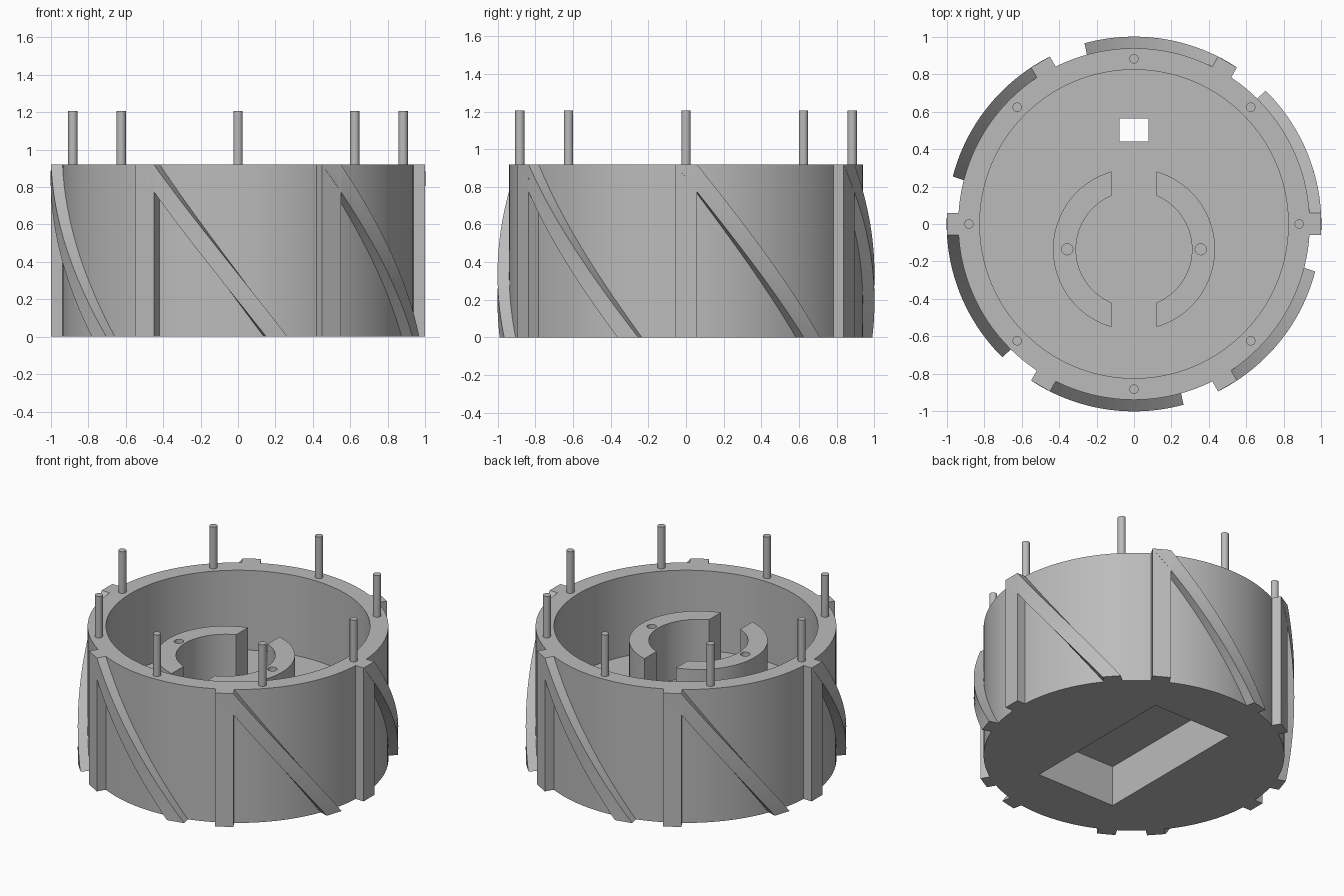
import bpy, bmesh
from math import pi, sin, cos, radians

if "Cube" in bpy.data.objects:
    bpy.data.objects.remove(bpy.data.objects["Cube"], do_unlink=True)

HEIGHT, FLOOR, OUTER, INNER = 0.92, 0.37, 0.94, 0.825
BOSS_Y, BOSS_TOP = -0.135, 0.77

grey = bpy.data.materials.new("plain_grey")
grey.use_nodes = True
colour = (0.5, 0.5, 0.5, 1)
grey.diffuse_color = colour
grey.node_tree.nodes["Principled BSDF"].inputs["Base Color"].default_value = colour


def make(name, bm):
    bmesh.ops.recalc_face_normals(bm, faces=bm.faces[:])
    mesh = bpy.data.meshes.new(name)
    bm.to_mesh(mesh)
    bm.free()
    mesh.materials.append(grey)
    ob = bpy.data.objects.new(name, mesh)
    bpy.context.collection.objects.link(ob)
    return ob


def activate(ob):
    bpy.ops.object.select_all(action='DESELECT')
    ob.select_set(True)
    bpy.context.view_layer.objects.active = ob


def smooth(ob):
    activate(ob)
    bpy.ops.object.shade_smooth_by_angle(angle=radians(30))


def box(name, x0, x1, y0, y1, z0, z1):
    bm = bmesh.new()
    bmesh.ops.create_cube(bm, size=1)
    for v in bm.verts:
        v.co = (x1 if v.co.x > 0 else x0, y1 if v.co.y > 0 else y0, z1 if v.co.z > 0 else z0)
    return make(name, bm)


def cylinder(name, x, y, r, z0, z1, n=24):
    bm = bmesh.new()
    bmesh.ops.create_cone(bm, cap_ends=True, segments=n, radius1=r, radius2=r, depth=z1 - z0)
    bmesh.ops.translate(bm, verts=bm.verts[:], vec=(x, y, (z0 + z1) / 2))
    return make(name, bm)


def cut(ob, cutter):
    mod = ob.modifiers.new("cut", 'BOOLEAN')
    mod.operation, mod.solver, mod.object = 'DIFFERENCE', 'EXACT', cutter
    activate(ob)
    bpy.ops.object.modifier_apply(modifier=mod.name)
    bpy.data.objects.remove(cutter, do_unlink=True)


def rib(name, angle, twist, slices):
    """Rectangular section swept up the wall, turned by twist at the bottom."""
    bm = bmesh.new()
    half, rings = 0.058, []
    for i in range(slices + 1):
        t = i / slices
        a = angle + twist * (1 - t)
        rings.append([bm.verts.new((x * cos(a) - y * sin(a), x * sin(a) + y * cos(a), t * HEIGHT))
                      for x, y in ((0.93, -half), (1, -half), (1, half), (0.93, half))])
    for low, high in zip(rings, rings[1:]):
        for k in range(4):
            n = (k + 1) % 4
            bm.faces.new((low[k], low[n], high[n], high[k]))
    bm.faces.new(rings[0])
    bm.faces.new(rings[-1])
    return make(name, bm)


# Cup body with a thick floor
body = cylinder("cup_body", 0, 0, OUTER, 0, HEIGHT, 128)
cut(body, cylinder("bore", 0, 0, INNER, FLOOR, 1.2, 128))
# Pocket under the floor and the slot through it
cut(body, box("pocket", -0.3, 0.3, -0.565, 0.565, -0.2, 0.28))
cut(body, box("slot", -0.077, 0.077, 0.44, 0.565, 0.2, 0.6))
smooth(body)

# Split ring mount with blind screw holes
mount = cylinder("split_mount", 0, BOSS_Y, 0.433, FLOOR - 0.02, BOSS_TOP, 96)
cut(mount, cylinder("mount_bore", 0, BOSS_Y, 0.31, 0.2, 1, 96))
cut(mount, box("mount_gap", -0.12, 0.12, -0.8, 0.6, 0.2, 1))
for side in (-1, 1):
    cut(mount, cylinder("screw_hole", side * 0.357, BOSS_Y, 0.03, 0.45, 1))
smooth(mount)

# Straight and spiral ribs around the wall
for i in range(6):
    rib(f"straight_rib_{i + 1}", i * pi / 3, 0, 1)
    smooth(rib(f"spiral_rib_{i + 1}", i * pi / 3, radians(42), 24))

# Pins standing on the rim
for i in range(8):
    a = i * pi / 4
    smooth(cylinder(f"rim_pin_{i + 1}", 0.883 * cos(a), 0.883 * sin(a), 0.025, HEIGHT - 0.05, 1.207))
